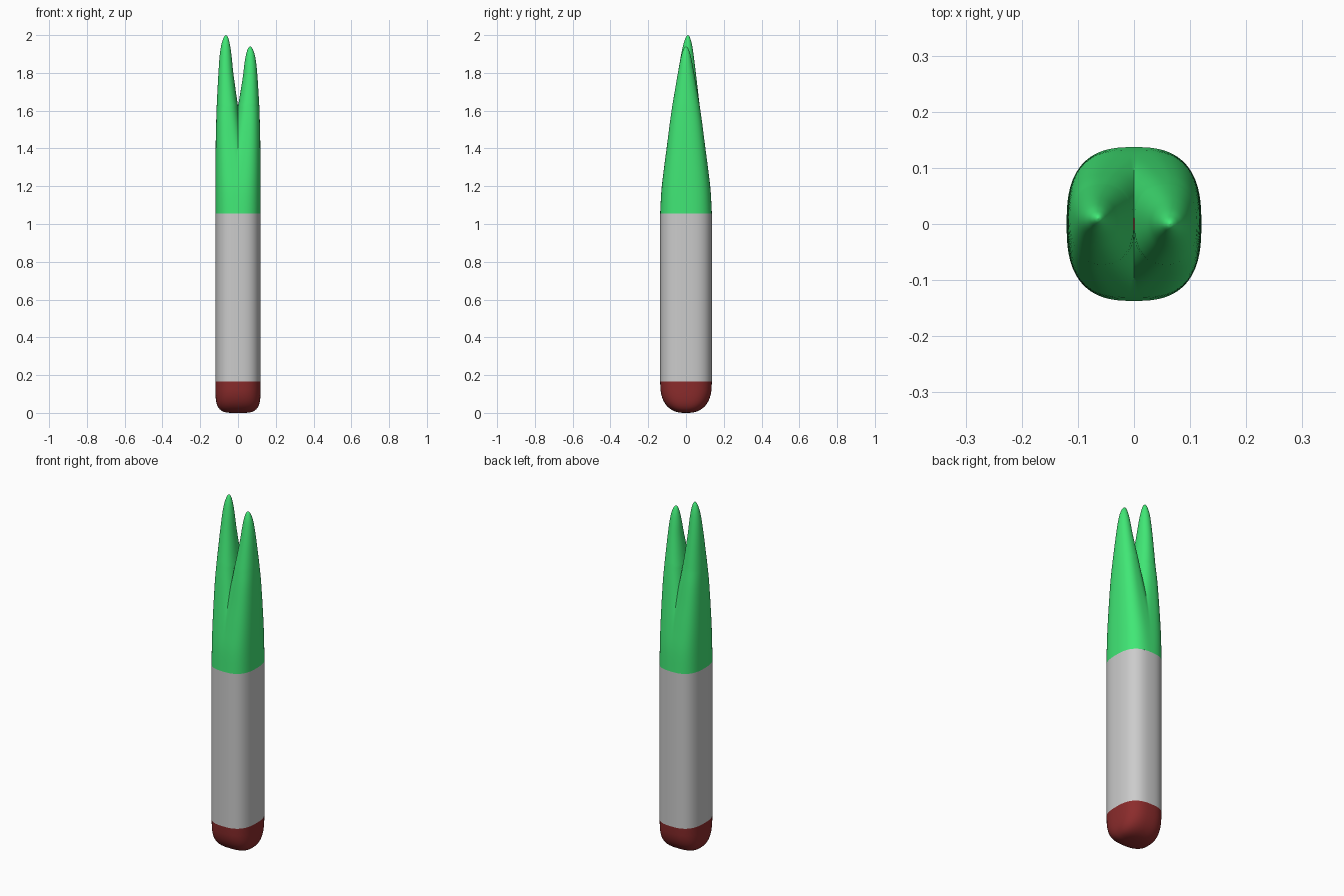
import bpy, bmesh, math

if "Cube" in bpy.data.objects:
    bpy.data.objects.remove(bpy.data.objects["Cube"])

HX, HY, POWER = 0.12, 0.137, 2.7      # rounded-square stalk section
LOW, HIGH, SPLIT = 0.165, 1.055, 1.63
N = 64


def spow(v, p):
    return math.copysign(abs(v) ** p, v)


def section(cx, w, h, t0=0.0, n=POWER):
    """Superellipse arc from t0 round to -t0."""
    pts = []
    for k in range(N + 1):
        t = t0 + (2 * math.pi - 2 * t0) * k / N
        pts.append((cx + w * spow(math.cos(t), 2 / n), h * spow(math.sin(t), 2 / n)))
    return pts


def add_loft(bm, rings):
    rows = [[bm.verts.new(p) for p in ring] for ring in rings]
    for a, b in zip(rows, rows[1:]):
        for k in range(N):
            bm.faces.new((a[k], a[k + 1], b[k + 1], b[k]))


def finish(name, bm, color=None):
    bmesh.ops.remove_doubles(bm, verts=bm.verts, dist=0.00005)
    bmesh.ops.recalc_face_normals(bm, faces=bm.faces)
    mesh = bpy.data.meshes.new(name)
    bm.to_mesh(mesh)
    bm.free()
    ob = bpy.data.objects.new(name, mesh)
    bpy.context.collection.objects.link(ob)
    if color:
        mat = bpy.data.materials.new(name + "_colour")
        mat.diffuse_color = (*color, 1)
        mat.use_nodes = True
        mat.node_tree.nodes["Principled BSDF"].inputs["Base Color"].default_value = mat.diffuse_color
        mesh.materials.append(mat)
    bpy.ops.object.select_all(action='DESELECT')
    ob.select_set(True)
    bpy.context.view_layer.objects.active = ob
    bpy.ops.object.shade_smooth_by_angle(angle=math.radians(40))
    return ob


def straight(z, fx=1.0, fy=1.0):
    return [(x, y, z) for x, y in section(0, HX * fx, HY * fy)]


# Rounded bottom: flatter across the width, rounder across the depth
bm = bmesh.new()
rings = []
for k in range(25):
    q = math.cos(math.pi / 2 * k / 24) ** 0.5
    rings.append(straight(LOW * (1 - q), max(0, 1 - q ** 4.2) ** (1 / 4.2),
                          max(0, 1 - q ** 2.5) ** (1 / 2.5)))
add_loft(bm, rings)
finish("root_end", bm, (0.26, 0.025, 0.025))

# Straight white stalk
bm = bmesh.new()
add_loft(bm, [straight(LOW + (HIGH - LOW) * k / 6) for k in range(7)])
finish("stalk", bm)

# Leaves: height, outer edge, inner edge, half depth, section power
KEYS = [
    (1.055, 0.120, -0.120, 0.137, 2.7),
    (1.18, 0.120, -0.098, 0.130, 2.7),
    (1.30, 0.1195, -0.070, 0.116, 2.7),
    (1.43, 0.118, -0.034, 0.099, 2.6),
    (1.54, 0.1155, -0.012, 0.085, 2.5),
    (1.63, 0.1125, 0.001, 0.072, 2.3),
    (1.72, 0.108, 0.014, 0.059, 2.2),
    (1.81, 0.103, 0.026, 0.046, 2.1),
    (1.89, 0.097, 0.034, 0.034, 2.0),
    (1.945, 0.089, 0.042, 0.024, 2.0),
    (1.98, 0.079, 0.050, 0.014, 2.0),
    (1.995, 0.071, 0.057, 0.007, 2.0),
    (2.0, 0.064, 0.064, 0.0, 2.0),
]


def smooth_keys(keys, steps=6):
    out = []
    for i in range(len(keys) - 1):
        p0, p1 = keys[max(i - 1, 0)], keys[i]
        p2, p3 = keys[i + 1], keys[min(i + 2, len(keys) - 1)]
        for s in range(steps):
            t = s / steps
            out.append([0.5 * (2 * b + (c - a) * t + (2 * a - 5 * b + 4 * c - d) * t * t
                               + (3 * b - a - 3 * c + d) * t ** 3)
                        for a, b, c, d in zip(p0, p1, p2, p3)])
    return out + [list(keys[-1])]


def leaf(bm, side, tip_z, tip_y):
    rings = []
    for z, outer, inner, h, n in smooth_keys(KEYS):
        c, w = (outer + inner) / 2, max((outer - inner) / 2, 0)
        # Stop each half at the centre plane while the leaves are still joined
        t0 = 0.0
        if inner < 0:
            t0 = math.acos(min(1, (max(c, 0) / w) ** (n / 2)))
        f = max(0, (z - SPLIT) / (2 - SPLIT))
        zz = SPLIT + f * (tip_z - SPLIT) if f > 0 else z
        rings.append([(side * max(0, c - (x - c)), y + tip_y * f, zz)
                      for x, y in section(c, w, max(h, 0), t0, n)])
    add_loft(bm, rings)


bm = bmesh.new()
leaf(bm, -1, 2.0, 0.01)
leaf(bm, 1, 1.94, 0.0)
finish("leaves", bm, (0.052, 0.8, 0.18))
